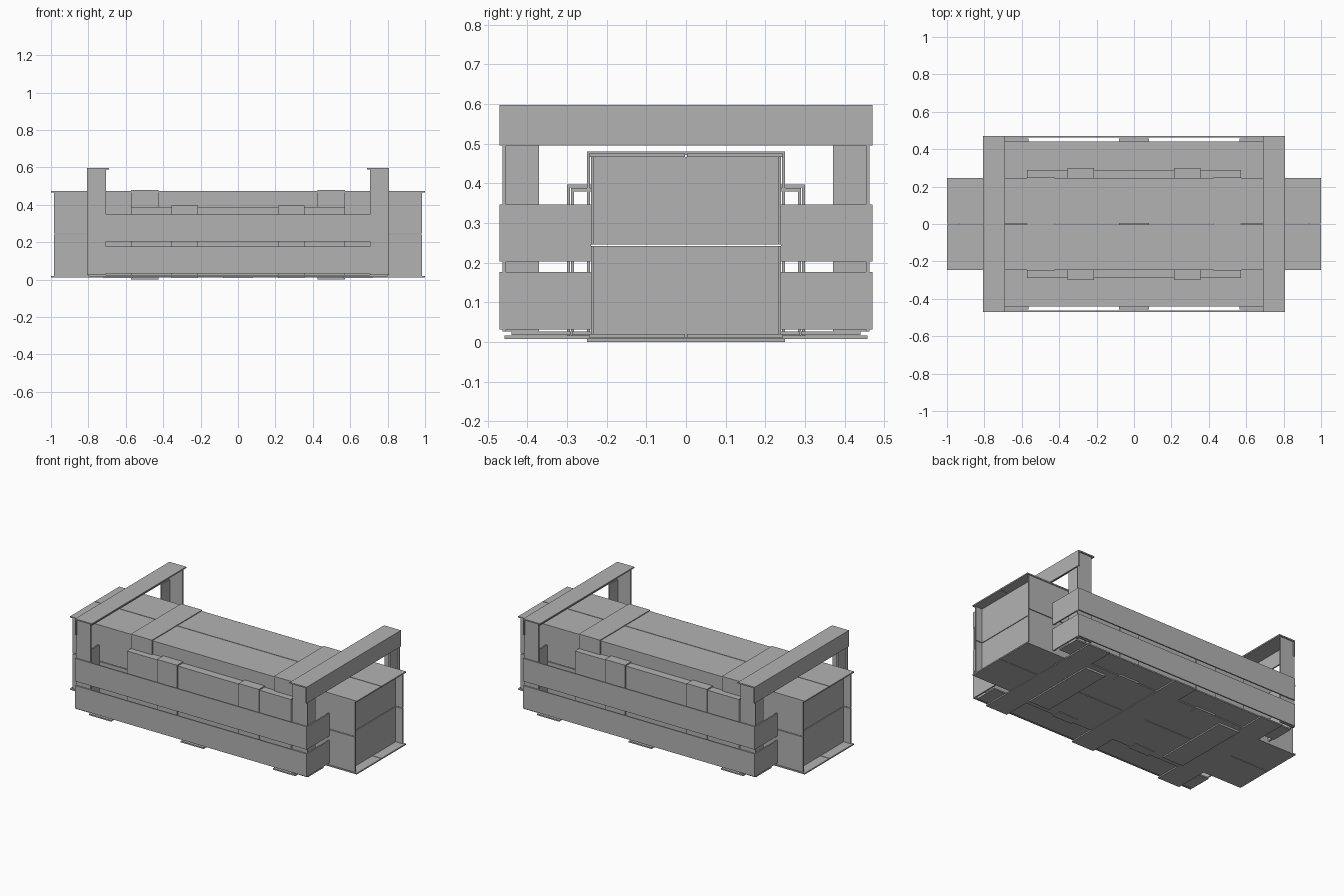
import bpy
import bmesh
from mathutils import Vector

cube = bpy.data.objects.get("Cube")
if cube:
    bpy.data.objects.remove(cube, do_unlink=True)

grey = bpy.data.materials.new("plain grey")
grey.use_nodes = True
grey.diffuse_color = (0.45, 0.45, 0.45, 1)
grey.node_tree.nodes["Principled BSDF"].inputs["Base Color"].default_value = grey.diffuse_color

# Shared dimensions
SHEET = 0.008
GAP = 0.002
BOX_LENGTH, BOX_WIDTH, BOX_BASE, BOX_TOP = 1, 0.24, 0.012, 0.475
WALL_END = BOX_LENGTH - 0.015
END_RECESS = 0.938
BOX_LIP = BOX_WIDTH + 0.005
BAND_WIDTH = BOX_WIDTH + 0.01
BAND_TOP = 0.48
CHANNEL_WIDTH, CHANNEL_LENGTH, CHANNEL_TOP = 0.29, 0.572, 0.388
CLIP_WIDTH, CLIP_TOP = 0.3, 0.397
CRATE_LENGTH, CRATE_WIDTH = 0.808, 0.47
POST_LENGTH, POST_WIDTH = CRATE_LENGTH - SHEET, CRATE_WIDTH - SHEET
BEAM_BASE, BEAM_TOP = 0.495, 0.597
FLOOR_TOP = 0.026
RAIL_HEIGHT = 0.144


def block(x, y, z):
    """A block filling the given range on each axis."""
    return Vector((x[0], y[0], z[0])), Vector((x[1], y[1], z[1]))


def both(reach):
    """A range centred on zero."""
    return -reach, reach


def inside(edge):
    """The thickness of a sheet whose outer or upper face is at edge."""
    return edge - SHEET, edge


def above(edge):
    """The thickness of a sheet whose lower face is at edge."""
    return edge, edge + SHEET


def part(name, blocks, mirror_axes=""):
    """One object made of blocks, mirrored about the centre."""
    bm = bmesh.new()
    for low, high in blocks:
        for v in bmesh.ops.create_cube(bm, size=1)["verts"]:
            v.co = (low + high) / 2 + v.co * (high - low)
    mesh = bpy.data.meshes.new(name)
    bm.to_mesh(mesh)
    bm.free()
    mesh.materials.append(grey)
    obj = bpy.data.objects.new(name, mesh)
    bpy.context.collection.objects.link(obj)
    if mirror_axes:
        mirror = obj.modifiers.new("mirror", 'MIRROR')
        mirror.use_axis = ["x" in mirror_axes, "y" in mirror_axes, False]
        mirror.use_mirror_merge = False


# Long box: walls and recessed ends are split at half height
seam = (BOX_BASE + BOX_TOP) / 2
halves = {"lower": (BOX_BASE, seam - GAP), "upper": (seam + GAP, BOX_TOP - SHEET)}
for level, height in halves.items():
    part(level + "_box_wall",
         [block(both(WALL_END), inside(BOX_WIDTH), height)], "y")
    part(level + "_box_end",
         [block(inside(END_RECESS), both(BOX_WIDTH - SHEET), height)], "x")

# Lid and base of the box, split along the middle
for name, height in (("box_lid", inside(BOX_TOP)), ("box_base", above(BOX_BASE))):
    part(name, [block(both(BOX_LENGTH), (GAP, BOX_LIP), height)], "y")

# Bands wrapped around the box
band = (0.425, CHANNEL_LENGTH)
part("box_band", [
    block(band, (0, BAND_WIDTH), inside(BAND_TOP)),
    block(band, (0, BAND_WIDTH), above(0)),
    block(band, inside(BAND_WIDTH), (0, BAND_TOP)),
], "xy")


def channel(name, x, width, base, top, mirror_axes):
    """A C-shaped sheet against the flank of the box."""
    depth = (BOX_WIDTH, width)
    part(name, [
        block(x, inside(width), (base, top)),
        block(x, depth, inside(top)),
        block(x, depth, above(base)),
    ], mirror_axes)


# Shallow channels along the flanks, with clips over them
channel("side_channel", both(CHANNEL_LENGTH), CHANNEL_WIDTH, BOX_BASE, CHANNEL_TOP, "y")
channel("channel_clip", (0.215, 0.355), CLIP_WIDTH, SHEET, CLIP_TOP, "xy")

# Floor boards and the cross battens below them
part("outer_floor_board",
     [block(both(POST_LENGTH), (CHANNEL_WIDTH, 0.44), inside(FLOOR_TOP))], "y")
part("inner_floor_board",
     [block(both(0.7), (BOX_WIDTH, CHANNEL_WIDTH - GAP), inside(FLOOR_TOP))], "y")
batten_reach = both(CRATE_WIDTH - BOX_BASE)
part("outer_batten", [block((0.565, 0.72), batten_reach, above(SHEET))], "x")
part("middle_batten", [block(both(0.08), batten_reach, above(SHEET))])

# Crate rails: long ones on front and back, short ones beside the box
for level, base in (("lower", 0.032), ("upper", 0.203)):
    height = (base, base + RAIL_HEIGHT)
    part(level + "_long_rail",
         [block(both(CRATE_LENGTH), inside(CRATE_WIDTH), height)], "y")
    part(level + "_end_rail",
         [block(inside(CRATE_LENGTH), (BOX_WIDTH, POST_WIDTH - SHEET), height)], "xy")

# Angle-shaped corner posts
part("corner_post", [
    block((0.705, CRATE_LENGTH), inside(POST_WIDTH), (FLOOR_TOP, BEAM_TOP - SHEET)),
    block(inside(POST_LENGTH), (0.37, POST_WIDTH), (FLOOR_TOP, BEAM_BASE)),
], "xy")

# Angle-shaped beams joining the posts
part("top_beam", [
    block((0.69, CRATE_LENGTH), both(CRATE_WIDTH), inside(BEAM_TOP)),
    block(inside(CRATE_LENGTH), both(CRATE_WIDTH), (BEAM_BASE, BEAM_TOP)),
], "x")
